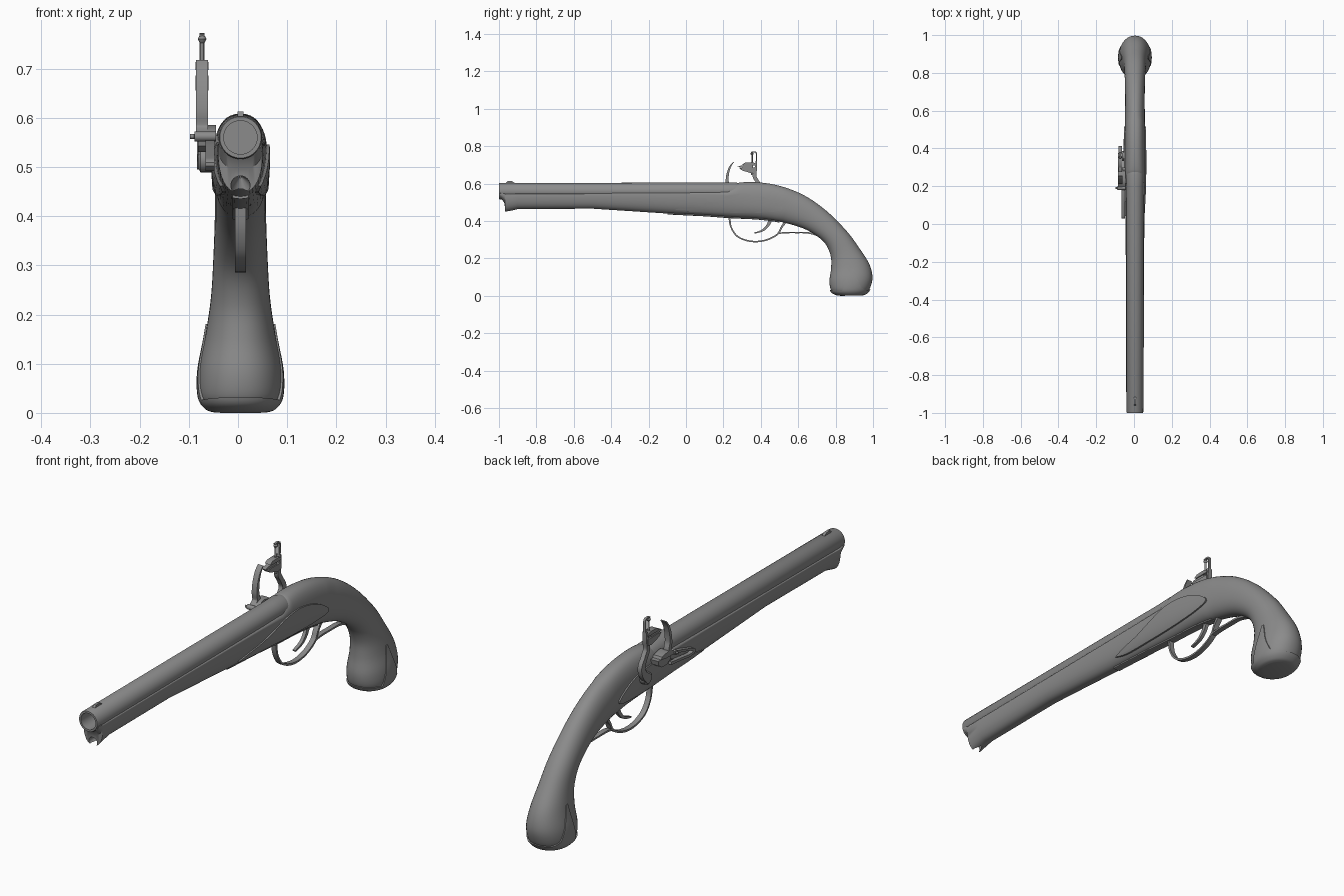
import bpy, bmesh, math
from mathutils import Vector as V

CX = 0.005  # middle of the pistol body
GREY = bpy.data.materials.new("dark_grey")
GREY.diffuse_color = (.26, .26, .26, 1)


def skin(name, rings):
    """Closed solid through equal-length rings of points."""
    bm = bmesh.new()
    rows = [[bm.verts.new(p) for p in r] for r in rings]
    n = len(rows[0])
    for a, b in zip(rows, rows[1:]):
        for i in range(n):
            j = (i + 1) % n
            bm.faces.new((a[i], a[j], b[j], b[i]))
    bm.faces.new(rows[0][::-1])
    bm.faces.new(rows[-1])
    bmesh.ops.recalc_face_normals(bm, faces=bm.faces)
    me = bpy.data.meshes.new(name)
    bm.to_mesh(me)
    bm.free()
    me.materials.append(GREY)
    ob = bpy.data.objects.new(name, me)
    bpy.context.collection.objects.link(ob)
    return ob


def catmull(pts, steps, start=0):
    """Smooth a list of tuples; spans before 'start' stay straight."""
    out = []
    for i in range(len(pts) - 1):
        p0, p1, p2, p3 = (pts[max(i - 1, 0)], pts[i], pts[i + 1], pts[min(i + 2, len(pts) - 1)])
        if i < start:
            out.append(p1)
            continue
        for s in range(steps):
            t = s / steps
            out.append(tuple(b + 0.5 * t * (c - a + t * (2 * a - 5 * b + 4 * c - d + t * (3 * (b - c) + d - a)))
                             for a, b, c, d in zip(p0, p1, p2, p3)))
    return out + [pts[-1]]


def prism(name, yz, x0, x1):
    return skin(name, [[(x, y, z) for y, z in yz] for x in (x0, x1)])


def ribbon(name, path, x0, x1, steps=6):
    """Strip following (y, z, thickness) points."""
    p = catmull(path, steps)
    rings = []
    for i, (y, z, t) in enumerate(p):
        a, b = p[max(i - 1, 0)], p[min(i + 1, len(p) - 1)]
        d = V((b[0] - a[0], b[1] - a[1])).normalized() * t / 2
        rings.append([(x0, y - d.y, z + d.x), (x1, y - d.y, z + d.x),
                      (x1, y + d.y, z - d.x), (x0, y + d.y, z - d.x)])
    return skin(name, rings)


def turned(name, origin, axis, prof, n=24):
    """Lathe of (distance, radius) pairs along an axis."""
    q = V(axis).to_track_quat('Z', 'Y')
    return skin(name, [[V(origin) + q @ V((r * math.cos(k * math.tau / n), r * math.sin(k * math.tau / n), d))
                        for k in range(n)] for d, r in prof])


def boolean(ob, cutter, op):
    m = ob.modifiers.new("cut", 'BOOLEAN')
    m.object, m.operation, m.solver = cutter, op, 'EXACT'
    bpy.context.view_layer.objects.active = ob
    bpy.ops.object.modifier_apply(modifier=m.name)
    bpy.data.objects.remove(cutter)
    return ob


# Stock stations: top y, z, bottom y, z, half width, share below the widest line
STOCK = [
    (-.995, .55, -.995, .53, .044, .9), (-.97, .55, -.97, .495, .046, .9),
    (-.966, .55, -.967, .447, .046, .9), (-.9, .55, -.9, .464, .046, .9),
    (-.5, .552, -.5, .466, .047, .9), (-.1, .555, -.1, .44, .049, .9),
    (.1, .558, .1, .43, .051, .88), (.22, .565, .22, .421, .053, .8),
    (.27, .602, .27, .418, .054, .6), (.38, .607, .36, .414, .054, .5),
    (.5, .588, .45, .405, .053, .5), (.63, .538, .55, .385, .052, .5),
    (.75, .455, .65, .35, .052, .5), (.86, .345, .735, .29, .055, .5),
    (.93, .25, .772, .22, .06, .5), (.98, .17, .776, .15, .071, .5),
    (.997, .1, .767, .08, .084, .5), (.984, .042, .775, .03, .083, .5),
    (.962, .014, .80, .01, .068, .5), (.94, .006, .83, .004, .05, .5)]


def stock_body(name, d=0.0):
    rings = []
    for ty, tz, by, bz, w, f in catmull(STOCK, 5, 8):
        T, B = V((CX, ty, tz)), V((CX, by, bz))
        u = (T - B).normalized()
        mid, h, ring = T.lerp(B, 1 - f), (T - B).length, []
        e = 2 / (2.4 if by < .5 else 2.15)
        for k in range(40):
            a = k * math.tau / 40
            c, s = (math.copysign(abs(g) ** e, g) for g in (math.cos(a), math.sin(a)))
            ext = (h * (1 - f) if s > 0 else h * f) + d
            ring.append(mid + V((c * (w + d), 0, 0)) + u * s * ext)
        rings.append(ring)
    return skin(name, rings)


def inlay(name, yz, x0, x1, d):
    """Metal plate hugging the stock surface, cut out by a side profile."""
    return boolean(stock_body(name, d), prism("cutter", yz, x0, x1), 'INTERSECT')


# Wooden stock with barrel channel and ramrod mouth under the muzzle
stock = stock_body("stock")
boolean(stock, turned("cutter", (CX, -1.1, .56), (0, 1, 0), [(0, .041), (1.25, .041)]), 'DIFFERENCE')
boolean(stock, turned("cutter", (CX, -1.02, .452), (0, 1, .2), [(0, .024), (.06, .019), (.14, .002)]), 'DIFFERENCE')

# Barrel with bore, and front sight
turned("barrel", (CX, 0, .56), (0, 1, 0),
       [(-.7, .034), (-1, .034), (-1, .042), (-.996, .044), (.2, .045), (.26, .047), (.275, .044), (.285, .03)], 40)
prism("front_sight", [(-.965, .6), (-.955, .613), (-.93, .613), (-.91, .6)], CX - .006, CX + .006)

# Lock plate and matching side plate
PLATE = [(-.06, .461, 0), (0, .476, 0), (.08, .49, 0), (.17, .517, 0), (.24, .538, 0), (.32, .545, 0),
         (.41, .529, 0), (.48, .497, 0), (.515, .462, 0), (.45, .447, 0), (.3, .442, 0), (.12, .446, 0), (0, .45, 0)]
outline = [p[:2] for p in catmull(PLATE + PLATE[:1], 4)][:-1]
inlay("side_plate", outline, CX + .02, .2, .006)
inlay("lock_plate", outline, -.2, CX - .02, .006)

# Butt cap with a pointed tongue up each side
cap = inlay("butt_cap", [(.7, -.05), (.7, .04), (.78, .035), (.835, .03), (.855, .09), (.875, .185), (.885, .185),
                         (.91, .11), (.935, .05), (.96, .036), (1.1, .04), (1.1, -.05)], -.2, .2, .004)
cap.location.z = -.004

# Trigger guard, its plates, and the trigger
inlay("guard_plate", [(-.1, .38), (.5, .36), (.5, .405), (.26, .425), (-.1, .446)], CX - .016, CX + .016, .005)
GX = (CX - .011, CX + .011)
ribbon("guard_bow", [(.232, .425, .012), (.24, .37, .008), (.27, .322, .008), (.32, .297, .008), (.38, .29, .008),
                     (.44, .302, .008), (.49, .33, .009), (.51, .365, .01), (.535, .4, .016)], *GX)
ribbon("guard_tail", [(.495, .333, .006), (.53, .338, .008), (.59, .338, .007), (.65, .337, .008), (.7, .325, .01)], *GX)
ribbon("trigger", [(.455, .42, .022), (.44, .38, .016), (.41, .35, .011), (.365, .335, .006)], CX - .007, CX + .007)

# Cock: round foot, S-curved neck, jaws, flint, clamp screw and top loop
LX = -.073
turned("cock_foot", (-.05, .36, .515), (-1, 0, 0), [(0, .026), (.026, .026), (.031, .018)])
ribbon("cock_neck", [(.355, .51, .04), (.388, .54, .03), (.4, .575, .024), (.382, .61, .02), (.366, .64, .02),
                     (.373, .68, .014), (.376, .715, .009)], LX - .01, LX + .009)
ribbon("cock_loop", [(.376, .7, .008), (.377, .74, .007), (.376, .764, .007), (.363, .769, .006),
                     (.348, .767, .006)], LX - .005, LX + .005)
prism("lower_jaw", [(.285, .683), (.3, .67), (.35, .655), (.375, .66), (.375, .685), (.31, .686)], LX - .013, LX + .013)
prism("upper_jaw", [(.3, .702), (.315, .712), (.36, .713), (.375, .705), (.375, .697), (.31, .697)], LX - .013, LX + .013)
prism("flint", [(.275, .69), (.295, .697), (.35, .697), (.35, .685), (.295, .685)], LX - .009, LX + .009)
turned("jaw_screw", (LX, .353, .645), (0, 0, 1),
       [(0, .006), (.07, .006), (.071, .004), (.107, .004), (.109, .006), (.115, .009), (.121, .006), (.124, .002)], 16)

# Frizzen blade, hinge, pan and spring
ribbon("frizzen", [(.2, .563, .014), (.225, .58, .02), (.22, .615, .016), (.224, .655, .013), (.237, .692, .009),
                   (.255, .716, .004)], LX - .012, LX + .012)
prism("frizzen_base", [(.19, .56), (.2, .572), (.235, .585), (.28, .576), (.285, .566), (.25, .56)], LX - .012, -.045)
turned("frizzen_hinge", (-.045, .19, .562), (-1, 0, 0), [(0, .01), (.043, .01), (.044, .005), (.053, .005)], 16)
prism("flash_pan", [(.215, .564), (.3, .564), (.295, .543), (.275, .53), (.24, .53), (.22, .543)], LX - .008, -.04)
ribbon("frizzen_spring", [(.195, .55, .01), (.14, .541, .01), (.07, .522, .009), (.035, .507, .012), (.06, .497, .011),
                          (.12, .503, .01), (.19, .51, .012)], -.066, -.048)

# Smooth shading with crisp edges
bpy.ops.object.select_all(action='SELECT')
bpy.context.view_layer.objects.active = stock
bpy.ops.object.shade_smooth_by_angle(angle=math.radians(35))
